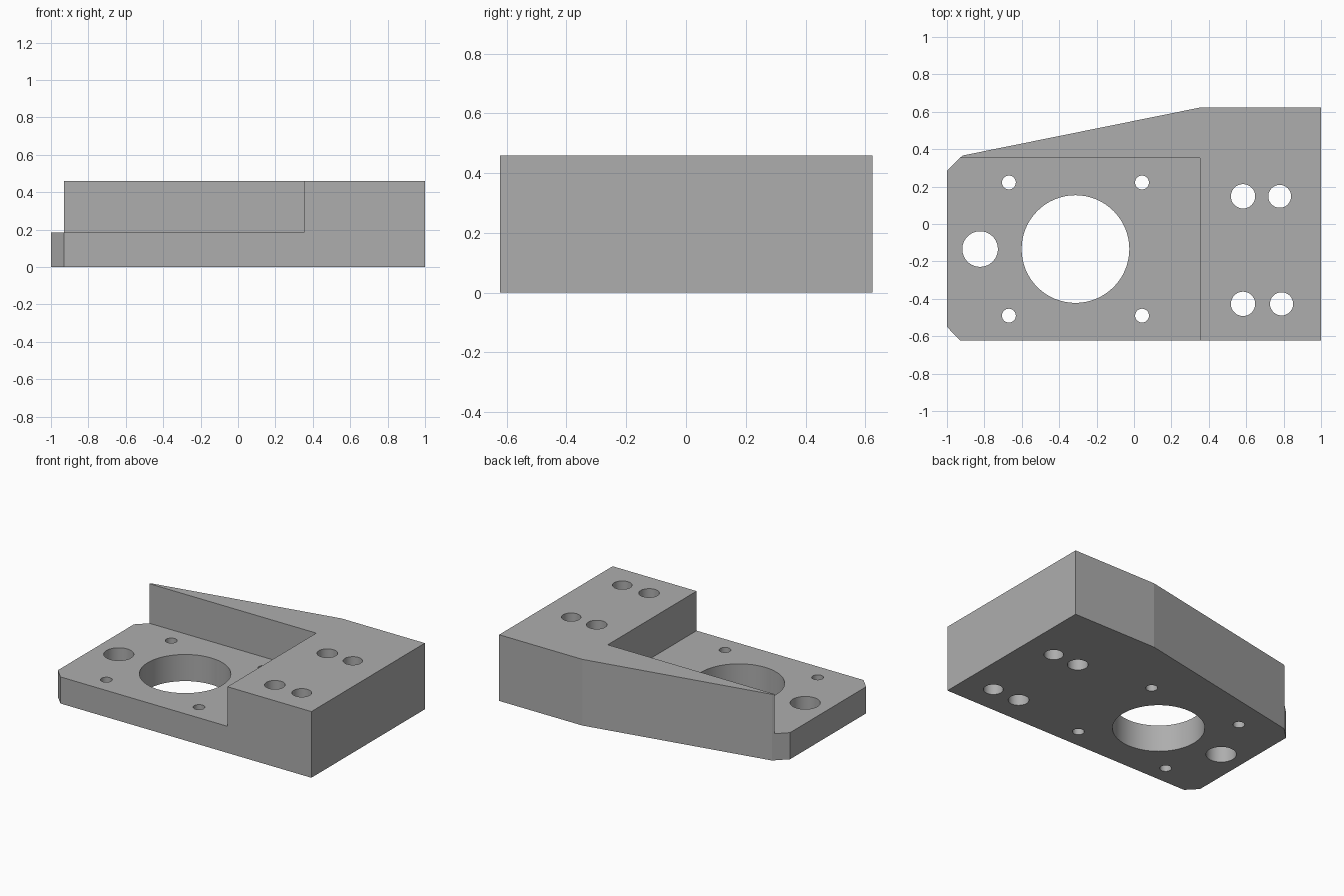
import bpy
import bmesh
from math import radians

cube = bpy.data.objects.get("Cube")
if cube:
    bpy.data.objects.remove(cube, do_unlink=True)

HEIGHT, FLOOR = 0.46, 0.185

metal = bpy.data.materials.new("machined grey")
metal.use_nodes = True
grey = (0.42, 0.42, 0.42, 1)
metal.diffuse_color = grey
metal.node_tree.nodes["Principled BSDF"].inputs["Base Color"].default_value = grey


def finish(name, bm):
    bmesh.ops.recalc_face_normals(bm, faces=bm.faces)
    mesh = bpy.data.meshes.new(name)
    bm.to_mesh(mesh)
    bm.free()
    mesh.materials.append(metal)
    obj = bpy.data.objects.new(name, mesh)
    bpy.context.collection.objects.link(obj)
    return obj


def prism(name, outline, z0, z1):
    bm = bmesh.new()
    face = bm.faces.new([bm.verts.new((x, y, z0)) for x, y in outline])
    new = bmesh.ops.extrude_face_region(bm, geom=[face])["geom"]
    top = [v for v in new if isinstance(v, bmesh.types.BMVert)]
    bmesh.ops.translate(bm, verts=top, vec=(0, 0, z1 - z0))
    return finish(name, bm)


def cut(target, cutter):
    cutter.hide_render = True
    mod = target.modifiers.new(cutter.name, "BOOLEAN")
    mod.operation, mod.solver, mod.object = "DIFFERENCE", "EXACT", cutter
    bpy.context.view_layer.objects.active = target
    bpy.ops.object.modifier_apply(modifier=mod.name)
    bpy.data.objects.remove(cutter, do_unlink=True)


# Solid block with chamfered left corners and a tapered back
bracket = prism("mounting_bracket", [
    (-1, -0.55), (-0.93, -0.622), (1, -0.622), (1, 0.624),
    (0.36, 0.624), (-0.917, 0.366), (-1, 0.285)], 0, HEIGHT)

# Stepped pocket, leaving the tall end block and the tapered rib
cut(bracket, prism("pocket_cutter", [
    (-1.2, -0.8), (0.354, -0.8), (0.354, 0.354), (-1.2, 0.354)], FLOOR, 0.7))

# Through holes: main bore, side hole, bolt pattern and end block holes
BORE = (-0.313, -0.134)
holes = [(*BORE, 0.288), (-0.823, BORE[1], 0.095)]
holes += [(BORE[0] + sx * 0.356, BORE[1] + sy * 0.356, 0.037)
          for sx in (-1, 1) for sy in (-1, 1)]
holes += [(0.583, 0.148, 0.065), (0.779, 0.148, 0.061),
          (0.583, -0.427, 0.065), (0.789, -0.427, 0.062)]
drills = bmesh.new()
for x, y, r in holes:
    made = bmesh.ops.create_cone(drills, cap_ends=True, segments=64,
                                 radius1=r, radius2=r, depth=2)
    bmesh.ops.translate(drills, verts=made["verts"], vec=(x, y, 0))
cut(bracket, finish("hole_cutters", drills))

# Smooth bores, sharp machined edges
bpy.ops.object.select_all(action="DESELECT")
bracket.select_set(True)
bpy.context.view_layer.objects.active = bracket
bpy.ops.object.shade_smooth_by_angle(angle=radians(10))
